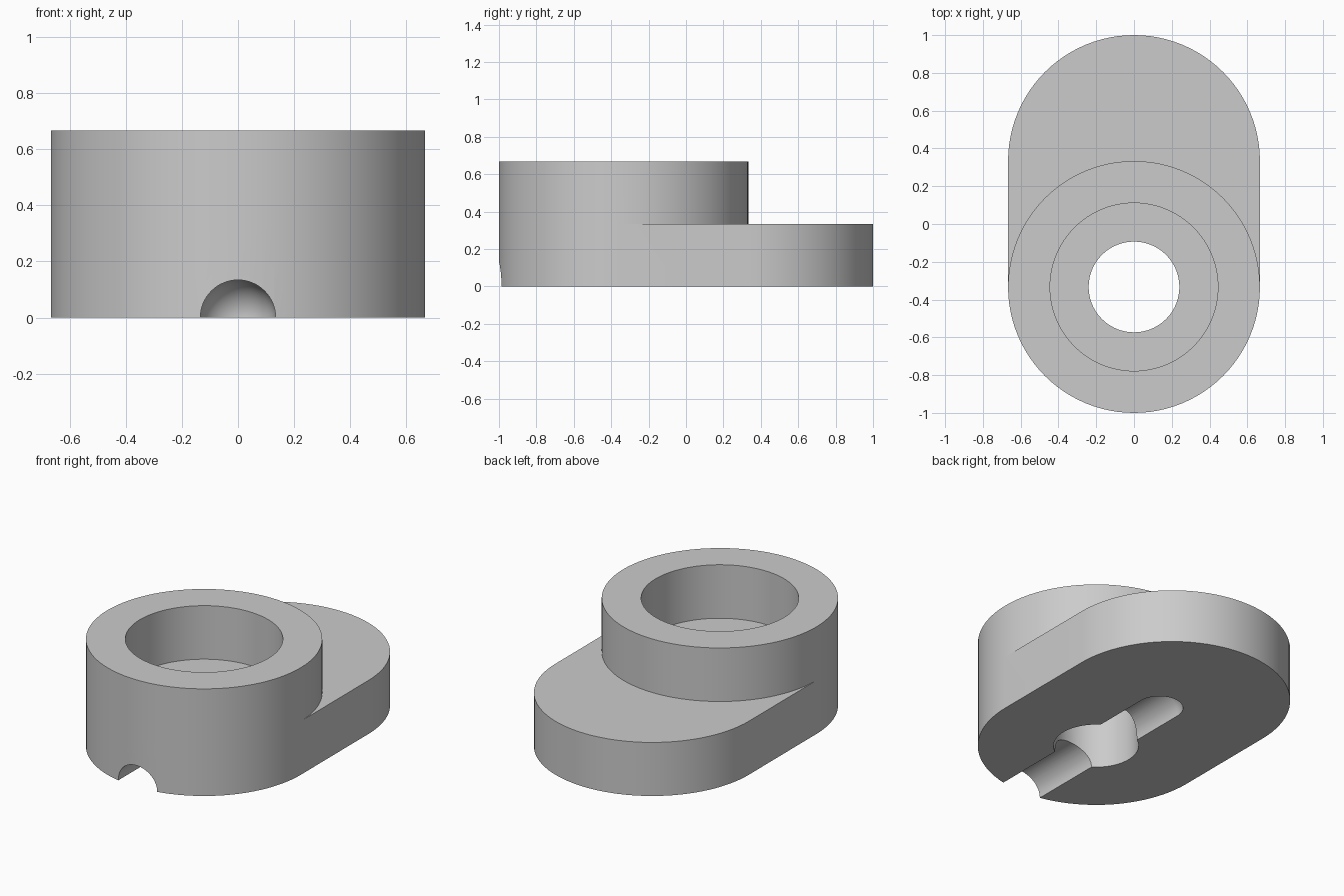
import bpy, bmesh
from math import pi, sin, cos, radians
from mathutils import Vector

cube = bpy.data.objects.get("Cube")
if cube:
    bpy.data.objects.remove(cube, do_unlink=True)

SEG = 96                 # segments per full circle
R = 2 / 3                # outer radius
BASE_H = 1 / 3           # base plate height, also floor of the recess
TOP_H = 2 / 3            # top of the raised ring
FRONT, BACK = -1 / 3, 1 / 3   # y of the two rounded end centres

grey = bpy.data.materials.new("light grey")
grey.use_nodes = True
colour = (0.6, 0.6, 0.6, 1)
grey.diffuse_color = colour
grey.node_tree.nodes["Principled BSDF"].inputs["Base Color"].default_value = colour


def finish(name, bm):
    bmesh.ops.recalc_face_normals(bm, faces=bm.faces)
    mesh = bpy.data.meshes.new(name)
    bm.to_mesh(mesh)
    bm.free()
    mesh.materials.append(grey)
    obj = bpy.data.objects.new(name, mesh)
    bpy.context.collection.objects.link(obj)
    return obj


def arc(radius, yc, start, end, steps):
    angles = [start + (end - start) * i / steps for i in range(steps + 1)]
    return [(radius * cos(a), yc + radius * sin(a)) for a in angles]


def circle(radius, yc):
    return arc(radius, yc, 0, pi, SEG // 2) + arc(radius, yc, pi, 2 * pi, SEG // 2)[1:-1]


def prism(name, outline, z0, z1):
    bm = bmesh.new()
    face = bm.faces.new([bm.verts.new((x, y, z0)) for x, y in outline])
    top = bmesh.ops.extrude_face_region(bm, geom=[face])["geom"]
    for v in top:
        if isinstance(v, bmesh.types.BMVert):
            v.co.z = z1
    return finish(name, bm)


def capsule_cutter(name, radius, y0, y1):
    # straight round bar along y with a domed far end
    bm = bmesh.new()
    profile = [(0, y0), (radius, y0)] + arc(radius, y1, 0, pi / 2, 16)
    verts = [bm.verts.new((x, y, 0)) for x, y in profile]
    edges = [bm.edges.new(pair) for pair in zip(verts, verts[1:])]
    bmesh.ops.spin(bm, geom=verts + edges, cent=Vector(), axis=(0, 1, 0),
                   angle=2 * pi, steps=64)
    bmesh.ops.remove_doubles(bm, verts=bm.verts, dist=1e-5)
    return finish(name, bm)


def combine(obj, tool, operation):
    mod = obj.modifiers.new(operation.lower(), "BOOLEAN")
    mod.operation, mod.solver, mod.object = operation, "EXACT", tool
    bpy.context.view_layer.objects.active = obj
    bpy.ops.object.modifier_apply(modifier=mod.name)
    bpy.data.objects.remove(tool, do_unlink=True)


# Base plate with two rounded ends
slot = arc(R, BACK, 0, pi, SEG // 2) + arc(R, FRONT, pi, 2 * pi, SEG // 2)
body = prism("stepped_body", slot, 0, BASE_H)

# Raised round boss over the front end
combine(body, prism("boss", circle(R, FRONT), BASE_H, TOP_H), "UNION")

# Wide recess, through hole and underside groove
combine(body, prism("recess_cutter", circle(4 / 9, FRONT), BASE_H, 1), "DIFFERENCE")
combine(body, prism("hole_cutter", circle(0.24, FRONT), -0.5, 1), "DIFFERENCE")
combine(body, capsule_cutter("groove_cutter", 0.134, -1.5, 0.222), "DIFFERENCE")

# Smooth curved walls, crisp rims
bpy.ops.object.select_all(action="DESELECT")
body.select_set(True)
bpy.context.view_layer.objects.active = body
bpy.ops.object.shade_smooth_by_angle(angle=radians(30))
